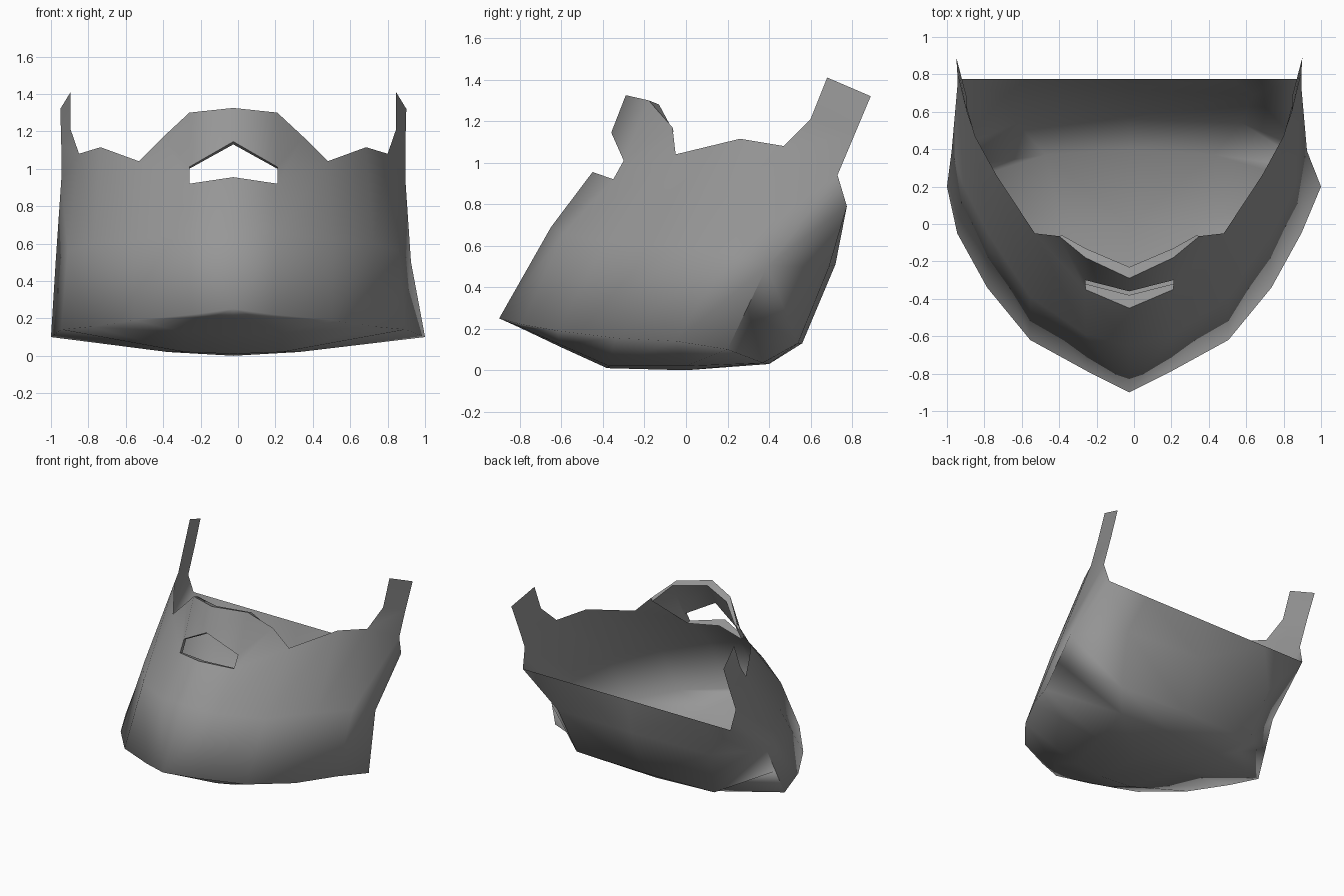
import bpy, bmesh, math
from mathutils import Vector

if "Cube" in bpy.data.objects:
    bpy.data.objects.remove(bpy.data.objects["Cube"])

grey = bpy.data.materials.new("plain grey")
grey.diffuse_color = (0.31, 0.31, 0.31, 1)
grey.use_nodes = True
grey.node_tree.nodes["Principled BSDF"].inputs["Base Color"].default_value = grey.diffuse_color
CX = -0.025          # symmetry plane of the shell


def build(name, half_faces, sharp):
    """Make a smooth sheet from half-side polygons, mirrored across CX."""
    bm = bmesh.new()
    for s in (1, -1):
        for face in half_faces:
            pts = []
            for u, y, z in face:
                # the lowest corners are centred on x = 0
                shift = CX * min(1, max(0, (1 - u) / 0.05))
                p = Vector((s * u + shift, y, z))
                if not any((p - q).length < 1e-5 for q in pts):
                    pts.append(p)
            if len(pts) > 2:
                bm.faces.new([bm.verts.new(p) for p in pts])
    bmesh.ops.remove_doubles(bm, verts=bm.verts, dist=0.0005)
    bmesh.ops.recalc_face_normals(bm, faces=bm.faces)
    bm.normal_update()
    mid = Vector((0, 0, 0.6))
    if sum(f.normal.dot(f.calc_center_median() - mid) * f.calc_area() for f in bm.faces) < 0:
        bmesh.ops.reverse_faces(bm, faces=bm.faces)
    me = bpy.data.meshes.new(name)
    bm.to_mesh(me)
    bm.free()
    me.materials.append(grey)
    ob = bpy.data.objects.new(name, me)
    bpy.context.collection.objects.link(ob)
    for p in me.polygons:
        p.use_smooth = True
    me.set_sharp_from_angle(angle=math.radians(sharp))
    return ob


def grid(rows):
    return [(a[i], a[i + 1], b[i + 1], b[i])
            for a, b in zip(rows, rows[1:]) for i in range(len(a) - 1)]


# front wall: lower rim, bulging middle and upper border, centre to back
low = [(0, -.90, .25), (.22, -.79, .22), (.53, -.62, .19),
       (.76, -.34, .155), (.92, -.05, .14), (1.0, .20, .10)]
middle = [(0, -.65, .69), (.235, -.59, .66), (.53, -.39, .62),
          (.75, -.06, .60), (.885, .20, .56), (.95, .39, .50)]
top = [(0, -.45, .955), (.235, -.35, .92), (.505, -.05, 1.04),
       (.71, .26, 1.115), (.825, .47, 1.08), (.92, .73, .94)]
corner, side = (.905, .775, .79), (.975, .295, .30)

# arch and opening borders, on the outside and on the inside
arch = [(0, -.29, 1.325), (.235, -.18, 1.30), (.375, -.065, 1.17)]
hole = [(0, -.36, 1.145), (.235, -.30, 1.01), (.235, -.35, .92)]
arch_in = [(0, -.23, 1.305), (.235, -.13, 1.28), (.36, -.06, 1.15)]
hole_in = [(0, -.33, 1.13), (.235, -.28, 1.0), (.235, -.32, .91)]

wall = grid([low, middle, top]) + [
    (low[5], side, middle[5]), (middle[5], corner, top[5]),
    # corner strap
    (top[4], top[5], (.92, .81, 1.13), (.87, .60, 1.21)),
    ((.87, .60, 1.21), (.92, .81, 1.13), (.925, .89, 1.32), (.87, .68, 1.41)),
    # arch around the front opening
    (top[1], top[2], arch[2], hole[1]),
    (hole[1], arch[2], arch[1]),
    (hole[0], hole[1], arch[1], arch[0]),
]

# underside sweeping up into the back wall, rows run centre to edge
base = grid([
    [low[0], low[0], low[0]],
    [(0, -.80, .205), (.11, -.80, .21), low[1]],
    [(0, -.60, .11), (.26, -.61, .125), low[2]],
    [(0, -.38, .01), (.26, -.37, .02), low[3]],
    [(0, 0, 0), (.35, 0, .02), low[4]],
    [(0, .40, .03), (.45, .37, .035), low[5]],
    [(0, .56, .13), (.60, .54, .13), side],
    [(0, .72, .51), (.66, .69, .50), middle[5]],
    [(0, .775, .79), (.55, .775, .79), corner],
])
build("shell", wall + base, 120)

# inner layer of the arch with its border strips
build("arch_lining", grid([arch, arch_in, hole_in, hole])
      + grid([[hole[2], top[0]], [hole_in[2], (0, -.38, .93)]]), 50)
